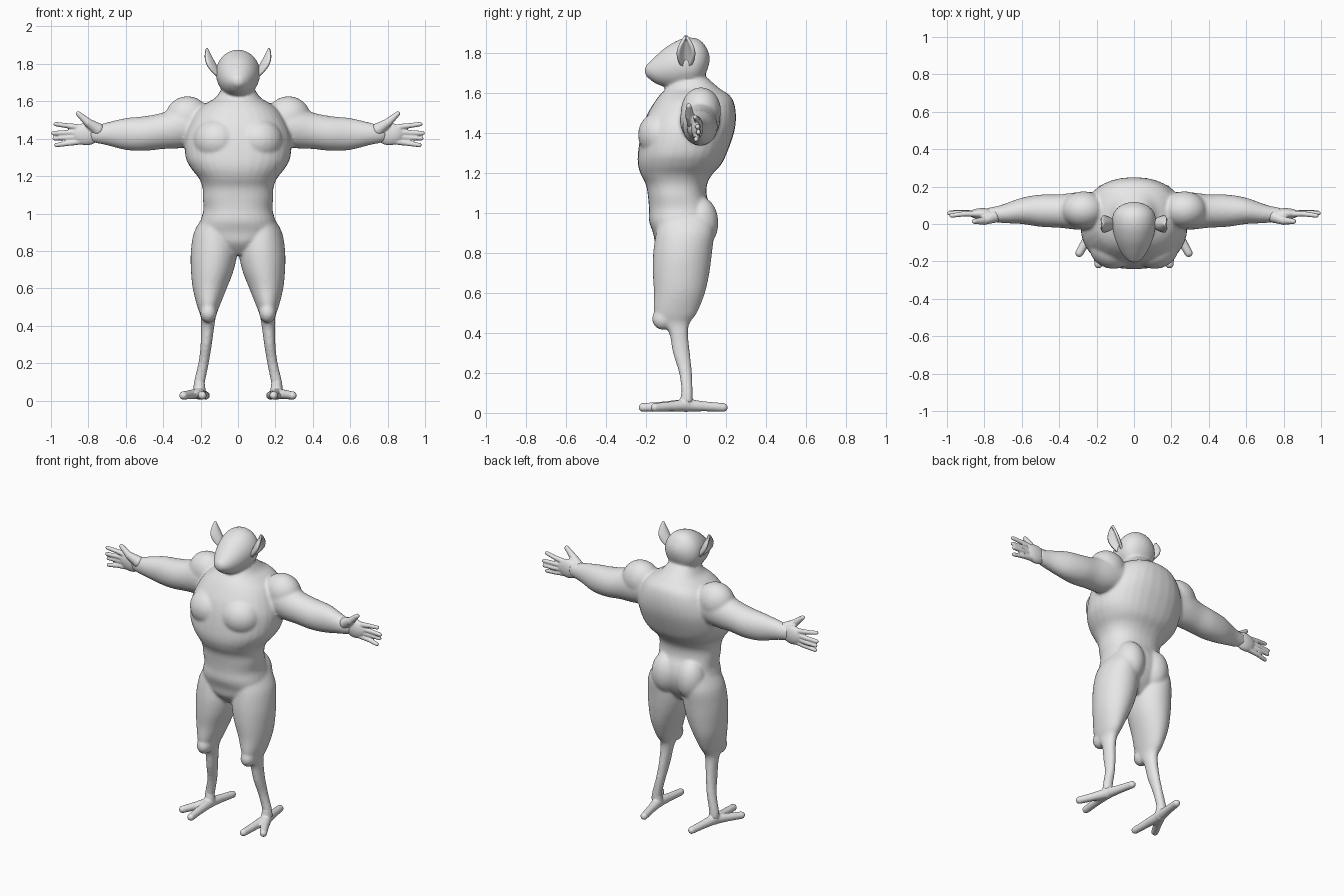
import bpy
import bmesh
from math import sin, cos, pi, copysign
from mathutils import Vector, Matrix

default_cube = bpy.data.objects.get("Cube")
if default_cube:
    bpy.data.objects.remove(default_cube, do_unlink=True)

BOTH_SIDES = (1, -1)
CENTRE_ONLY = (1,)

skin = bpy.data.materials.new("plain_grey")
skin.use_nodes = True
grey = (0.8, 0.8, 0.8, 1)
skin.diffuse_color = grey
skin.node_tree.nodes["Principled BSDF"].inputs["Base Color"].default_value = grey


def catmull(a, b, c, d, t):
    """Smooth value between b and c."""
    return 0.5 * (2 * b + (c - a) * t + (2 * a - 5 * b + 4 * c - d) * t * t
                  + (3 * b - a - 3 * c + d) * t ** 3)


def refine(rings, steps=4):
    """Insert smoothly interpolated rings between the given ones."""
    last = len(rings) - 1
    result = []
    for i in range(last):
        four = [rings[min(max(i + k, 0), last)] for k in (-1, 0, 1, 2)]
        for step in range(steps):
            result.append([catmull(*values, step / steps) for values in zip(*four)])
    result.append(rings[last])
    return result


def loft(bm, axis, rings, sides=CENTRE_ONLY, power=2.0, segments=32):
    """Skin rings (station, low, high, low, high) stacked along an axis."""
    others = [k for k in range(3) if k != axis]
    for side in sides:
        loops = []
        for station, u0, u1, v0, v1 in refine(rings):
            loop = []
            for n in range(segments):
                c, s = cos(2 * pi * n / segments), sin(2 * pi * n / segments)
                p = Vector((0, 0, 0))
                p[axis] = station
                p[others[0]] = (u0 + u1 + (u1 - u0) * copysign(abs(c) ** (2 / power), c)) / 2
                p[others[1]] = (v0 + v1 + (v1 - v0) * copysign(abs(s) ** (2 / power), s)) / 2
                p.x *= side
                loop.append(bm.verts.new(p))
            loops.append(loop)
        for low, high in zip(loops, loops[1:]):
            for n in range(segments):
                m = (n + 1) % segments
                bm.faces.new((low[n], low[m], high[m], high[n]))
        bm.faces.new(loops[0])
        bm.faces.new(loops[-1])


def ellipsoid(bm, centre, radii, sides=BOTH_SIDES):
    for side in sides:
        place = Matrix.Translation((centre[0] * side, centre[1], centre[2]))
        bmesh.ops.create_uvsphere(bm, u_segments=24, v_segments=16, radius=1,
                                  matrix=place @ Matrix.Diagonal((*radii, 1)))


def limb(bm, points, radii):
    """Chain of rounded tapered tubes, built on both sides."""
    for p, r in zip(points, radii):
        ellipsoid(bm, p, (r, r, r))
    for side in BOTH_SIDES:
        path = [Vector((p[0] * side, p[1], p[2])) for p in points]
        for i in range(len(path) - 1):
            span = path[i + 1] - path[i]
            turn = span.to_track_quat('Z', 'Y').to_matrix().to_4x4()
            bmesh.ops.create_cone(bm, cap_ends=True, segments=16, radius1=radii[i],
                                  radius2=radii[i + 1], depth=span.length,
                                  matrix=Matrix.Translation((path[i] + path[i + 1]) / 2) @ turn)


def make_object(name, bm):
    bmesh.ops.recalc_face_normals(bm, faces=bm.faces)
    for face in bm.faces:
        face.smooth = True
    mesh = bpy.data.meshes.new(name)
    bm.to_mesh(mesh)
    bm.free()
    mesh.materials.append(skin)
    obj = bpy.data.objects.new(name, mesh)
    bpy.context.collection.objects.link(obj)
    return obj


def fuse(obj, voxel, rounds):
    """Melt overlapping volumes into one soft skin."""
    remesh = obj.modifiers.new("fuse", 'REMESH')
    remesh.mode = 'VOXEL'
    remesh.voxel_size = voxel
    remesh.use_smooth_shade = True
    soften = obj.modifiers.new("soften", 'SMOOTH')
    soften.factor = 0.5
    soften.iterations = rounds


# Torso: height, half width, front, back
body = bmesh.new()
torso = [(1.68, .08, -.06, .10), (1.62, .12, -.10, .17), (1.59, .17, -.13, .215),
         (1.55, .22, -.16, .24), (1.48, .26, -.20, .25), (1.4, .285, -.225, .24),
         (1.3, .28, -.24, .205), (1.24, .25, -.24, .175), (1.19, .21, -.225, .13),
         (1.14, .19, -.2, .105), (1.08, .188, -.19, .105), (1.02, .185, -.185, .13),
         (.96, .2, -.185, .14), (.9, .205, -.165, .13), (.84, .15, -.15, .1),
         (.78, .05, -.1, .05)]
loft(body, 2, [(z, -w, w, f, b) for z, w, f, b in torso], power=2.3)

# Chest and buttock muscles
ellipsoid(body, (.11, -.12, 1.39), (.13, .12, .12))
ellipsoid(body, (.09, .07, .95), (.09, .092, .13))

# Head: depth, half width, bottom, top
head = [(-.205, .02, 1.69, 1.73), (-.185, .045, 1.67, 1.75), (-.15, .07, 1.645, 1.785),
        (-.09, .098, 1.625, 1.835), (-.02, .116, 1.62, 1.87), (.04, .116, 1.63, 1.875),
        (.08, .095, 1.66, 1.855), (.105, .06, 1.71, 1.82), (.117, .02, 1.75, 1.79)]
loft(body, 1, [(y, -w, w, low, high) for y, w, low, high in head])

# Shoulders and arms
ellipsoid(body, (.27, .075, 1.51), (.12, .1, .117))
loft(body, 0, [(.2, -.02, .17, 1.37, 1.58), (.3, -.03, .17, 1.35, 1.58),
               (.4, -.02, .158, 1.345, 1.54), (.5, -.015, .157, 1.335, 1.52),
               (.6, 0, .14, 1.34, 1.51), (.7, .005, .105, 1.365, 1.487),
               (.75, .012, .092, 1.375, 1.475), (.79, .025, .085, 1.385, 1.47)], BOTH_SIDES)

# Legs
loft(body, 2, [(.98, .05, .19, -.13, .13), (.9, .02, .235, -.15, .14),
               (.8, .004, .252, -.164, .13), (.7, .022, .252, -.166, .117),
               (.6, .06, .242, -.16, .095), (.5, .1, .217, -.16, .055),
               (.45, .118, .2, -.13, .02), (.4, .126, .198, -.085, .01),
               (.3, .14, .2, -.066, .02), (.2, .156, .212, -.035, .03),
               (.1, .176, .236, -.022, .034), (.05, .18, .24, -.025, .035)], BOTH_SIDES)
ellipsoid(body, (.158, -.115, .47), (.045, .055, .055))
fuse(make_object("body", body), .009, 6)

# Hands with thumb and four fingers
hands = bmesh.new()
ellipsoid(hands, (.81, .055, 1.425), (.075, .03, .06))
limb(hands, [(.75, .04, 1.45), (.8, .018, 1.485), (.853, .014, 1.533)], (.035, .023, .014))
fingers = [(.975, .045, 1.478), (.987, .058, 1.43), (.98, .062, 1.402), (.97, .05, 1.366)]
for n, tip in enumerate(fingers):
    knuckle = Vector((.845, .055, 1.46 - .025 * n))
    middle = knuckle.lerp(Vector(tip), .5) + Vector((0, .004, 0))
    limb(hands, [knuckle, middle, tip], (.017, .014, .012))
fuse(make_object("hands", hands), .005, 3)

# Bird-like feet with two front toes and one rear toe
feet = bmesh.new()
heel = (.205, 0, .038)
limb(feet, [(.206, .005, .1), heel], (.028, .034))
for toe_tip in [(.292, -.155, .027), (.19, -.215, .027), (.172, .187, .027)]:
    limb(feet, [heel, Vector(heel).lerp(Vector(toe_tip), .5), toe_tip], (.032, .025, .022))
fuse(make_object("feet", feet), .006, 3)

# Ears: cupped pointed leaves opening outward
ears = bmesh.new()
root, tip = Vector((.088, 0, 1.725)), Vector((.168, 0, 1.882))
rows, half = 14, 5
for side in BOTH_SIDES:
    grid = []
    for i in range(rows + 1):
        t = i / rows
        leaf = sin(pi * (.12 + .86 * t))
        row = []
        for j in range(-half, half + 1):
            s = j / half
            p = root.lerp(tip, t) + Vector((.04 * leaf * s * s, .041 * leaf * s, 0))
            row.append(ears.verts.new((p.x * side, p.y, p.z)))
        grid.append(row)
    for a, b in zip(grid, grid[1:]):
        for j in range(2 * half):
            quad = (a[j], a[j + 1], b[j + 1], b[j])
            ears.faces.new(quad if side > 0 else quad[::-1])
ear_object = make_object("ears", ears)
thick = ear_object.modifiers.new("thickness", 'SOLIDIFY')
thick.thickness = .014
thick.offset = 0
